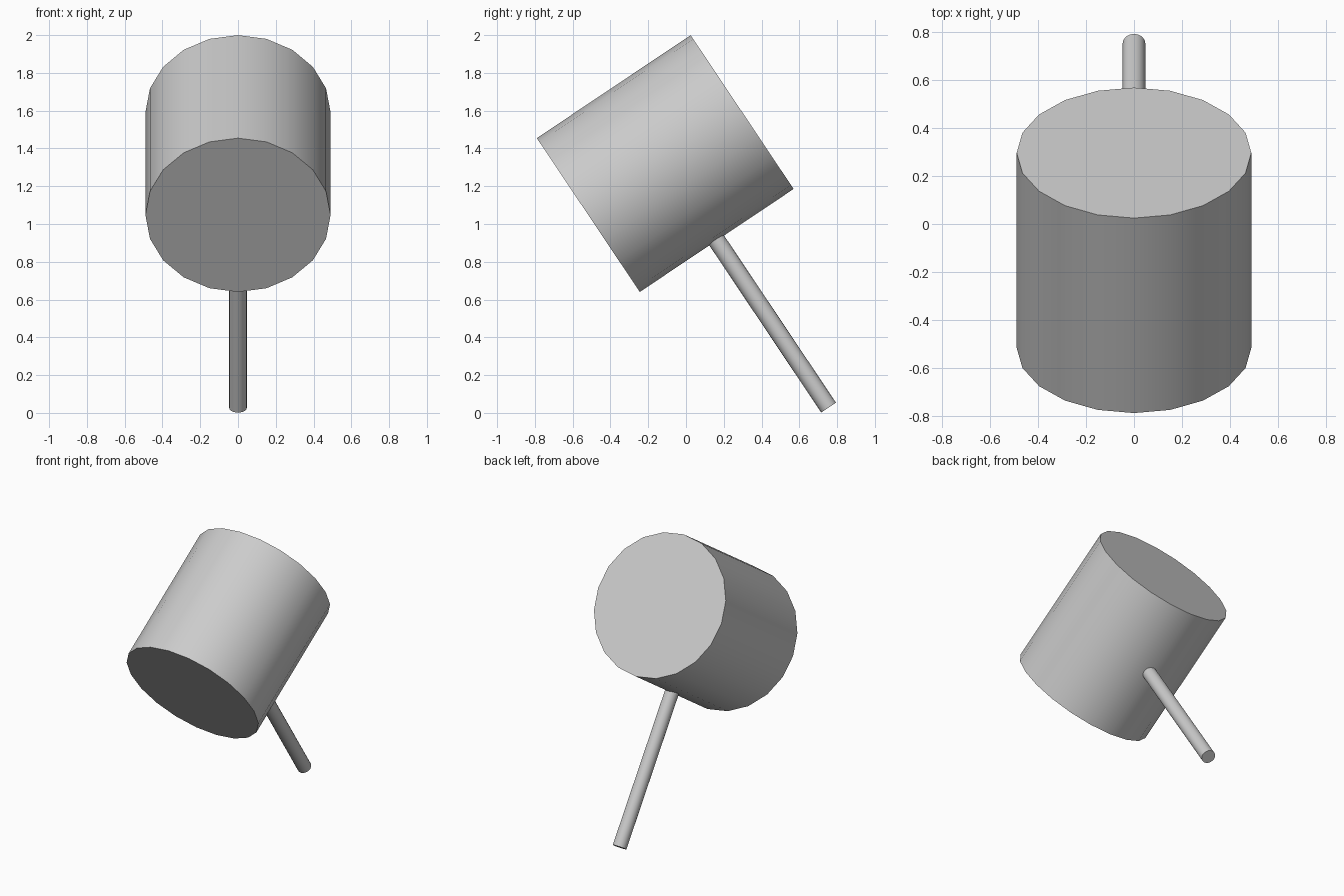
import bpy
from math import radians
from mathutils import Vector, Matrix

if "Cube" in bpy.data.objects:
    bpy.data.objects.remove(bpy.data.objects["Cube"])

TILT = radians(33.8)
CENTRE = Vector((0, -0.11, 1.32))   # middle of the mallet head
ROT = Matrix.Rotation(TILT, 3, 'X')


def cylinder(name, radius, depth, local_centre, extra_tilt=0):
    bpy.ops.mesh.primitive_cylinder_add(
        vertices=20, radius=radius, depth=depth,
        location=CENTRE + ROT @ Vector(local_centre),
        rotation=(TILT + extra_tilt, 0, 0))
    obj = bpy.context.object
    obj.name = name
    bpy.ops.object.shade_smooth_by_angle(angle=radians(30))
    return obj


# Mallet head: drum lying along the tilted front-back axis
cylinder("mallet_head", 0.49, 0.98, (0, 0, 0), radians(90))

# Handle: thin rod running out of the underside of the head
top, end = -0.40, -1.555
cylinder("handle", 0.047, top - end, (0, 0, (top + end) / 2))
